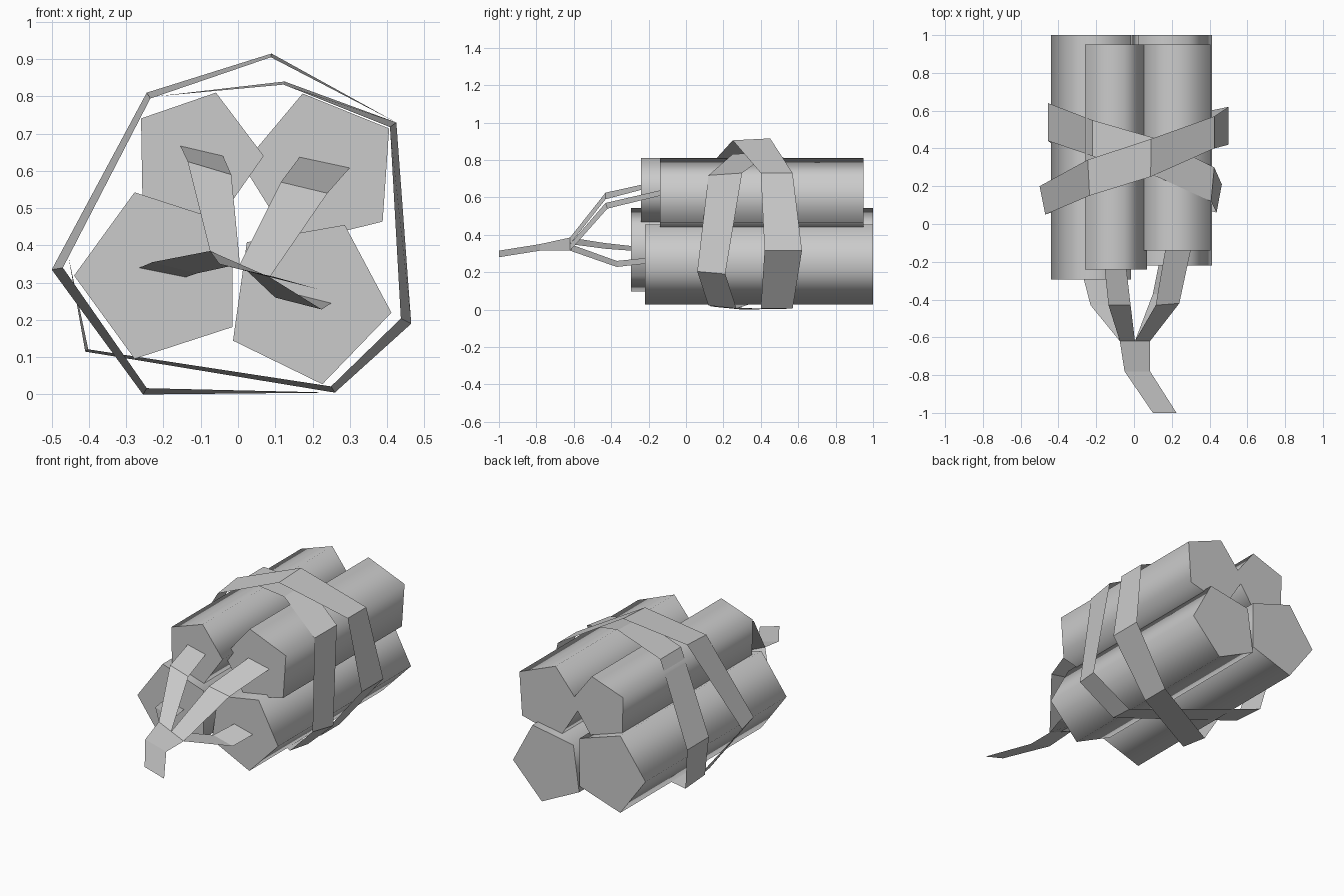
import bpy
import bmesh
from math import radians
from mathutils import Matrix, Vector

cube = bpy.data.objects.get("Cube")
if cube:
    bpy.data.objects.remove(cube, do_unlink=True)

grey = bpy.data.materials.new("plain_grey")
grey.use_nodes = True
grey.diffuse_color = (0.6, 0.6, 0.6, 1)
grey.node_tree.nodes["Principled BSDF"].inputs["Base Color"].default_value = (0.6, 0.6, 0.6, 1)


def add_object(name, bm):
    mesh = bpy.data.meshes.new(name)
    bm.to_mesh(mesh)
    bm.free()
    mesh.materials.append(grey)
    obj = bpy.data.objects.new(name, mesh)
    bpy.context.collection.objects.link(obj)
    return obj


def stick(name, x, z, radius, angle, front, back):
    """Five-sided prism along y, with smooth sides and flat ends."""
    bm = bmesh.new()
    place = (Matrix.Translation((x, (front + back) / 2, z))
             @ Matrix.Rotation(radians(90), 4, 'X')
             @ Matrix.Rotation(radians(angle), 4, 'Z'))
    bmesh.ops.create_cone(bm, cap_ends=True, segments=5, radius1=radius,
                          radius2=radius, depth=back - front)
    # Turn the first corner onto the local x axis
    corner = max(bm.verts, key=lambda v: v.co.y)
    bmesh.ops.rotate(bm, verts=bm.verts, matrix=Matrix.Rotation(
        Vector((corner.co.x, corner.co.y)).angle_signed(Vector((1, 0))) * -1, 3, 'Z'))
    bmesh.ops.transform(bm, matrix=place, verts=bm.verts)
    for face in bm.faces:
        face.smooth = len(face.verts) == 4
    add_object(name, bm)


def ribbon(name, pairs, closed=False):
    """Flat strip joining pairs of edge points."""
    bm = bmesh.new()
    rows = [[bm.verts.new(p) for p in pair] for pair in pairs]
    following = rows[1:] + rows[:1] if closed else rows[1:]
    for (a, b), (c, d) in zip(rows, following):
        bm.faces.new((a, b, d, c))
    add_object(name, bm)


def strap(name, stations):
    """Closed band; each station is x, z, front y, back y, front inset."""
    centre = Vector((0, 0, 0.42))
    pairs = []
    for x, z, front, back, inset in stations:
        outer = Vector((x, 0, z))
        inner = outer.lerp(centre, inset)
        pairs.append((inner + Vector((0, front, 0)), outer + Vector((0, back, 0))))
    ribbon(name, pairs, closed=True)


# Sticks: centre x, centre z, radius, corner angle, front y, back y
stick("upper_right_stick", -0.112, 0.637, 0.181, 1, -0.24, 0.95)
stick("upper_left_stick", 0.225, 0.601, 0.213, 32, -0.14, 0.95)
stick("lower_left_stick", 0.187, 0.251, 0.227, -8, -0.22, 1.0)
stick("lower_right_stick", -0.205, 0.319, 0.235, 180, -0.295, 1.0)

# Crossing straps
strap("outer_strap", [
    (-0.50, 0.335, 0.05, 0.20, 0.06), (-0.245, 0.81, 0.15, 0.34, 0.04),
    (0.09, 0.915, 0.25, 0.45, 0.02), (0.425, 0.73, 0.40, 0.57, 0),
    (0.50, 0.315, 0.42, 0.62, 0), (0.255, 0.005, 0.40, 0.57, 0),
    (-0.255, 0.0, 0.13, 0.30, 0.04)])
strap("inner_strap", [
    (-0.455, 0.37, 0.44, 0.64, 0), (-0.22, 0.80, 0.36, 0.55, 0),
    (0.125, 0.84, 0.25, 0.45, 0.02), (0.425, 0.73, 0.12, 0.30, 0.04),
    (0.465, 0.19, 0.06, 0.21, 0.06), (0.26, 0.005, 0.12, 0.27, 0.04),
    (-0.41, 0.115, 0.40, 0.59, 0.02)])

# Fuses: every branch ends on one side of the joint
joint_right, joint_mid, joint_left = (-0.075, -0.62, 0.385), (0.005, -0.62, 0.35), (0.085, -0.62, 0.315)
ribbon("upper_right_fuse", [
    ((-0.155, -0.24, 0.667), (-0.04, -0.24, 0.64)),
    ((-0.135, -0.43, 0.625), (-0.018, -0.43, 0.59)), (joint_right, joint_mid)])
ribbon("lower_right_fuse", [
    ((-0.265, -0.295, 0.34), (-0.14, -0.295, 0.315)),
    ((-0.23, -0.43, 0.355), (-0.11, -0.43, 0.325)), (joint_right, joint_mid)])
ribbon("upper_left_fuse", [
    ((0.165, -0.14, 0.637), (0.30, -0.14, 0.608)),
    ((0.115, -0.43, 0.57), (0.24, -0.42, 0.54)), (joint_mid, joint_left)])
ribbon("lower_left_fuse", [
    ((0.13, -0.22, 0.275), (0.25, -0.22, 0.245)),
    ((0.10, -0.37, 0.26), (0.225, -0.37, 0.228)), (joint_mid, joint_left)])
ribbon("main_fuse", [
    (joint_right, joint_left), ((-0.05, -0.78, 0.35), (0.085, -0.78, 0.315)),
    ((0.10, -1.0, 0.315), (0.225, -1.0, 0.28))])
